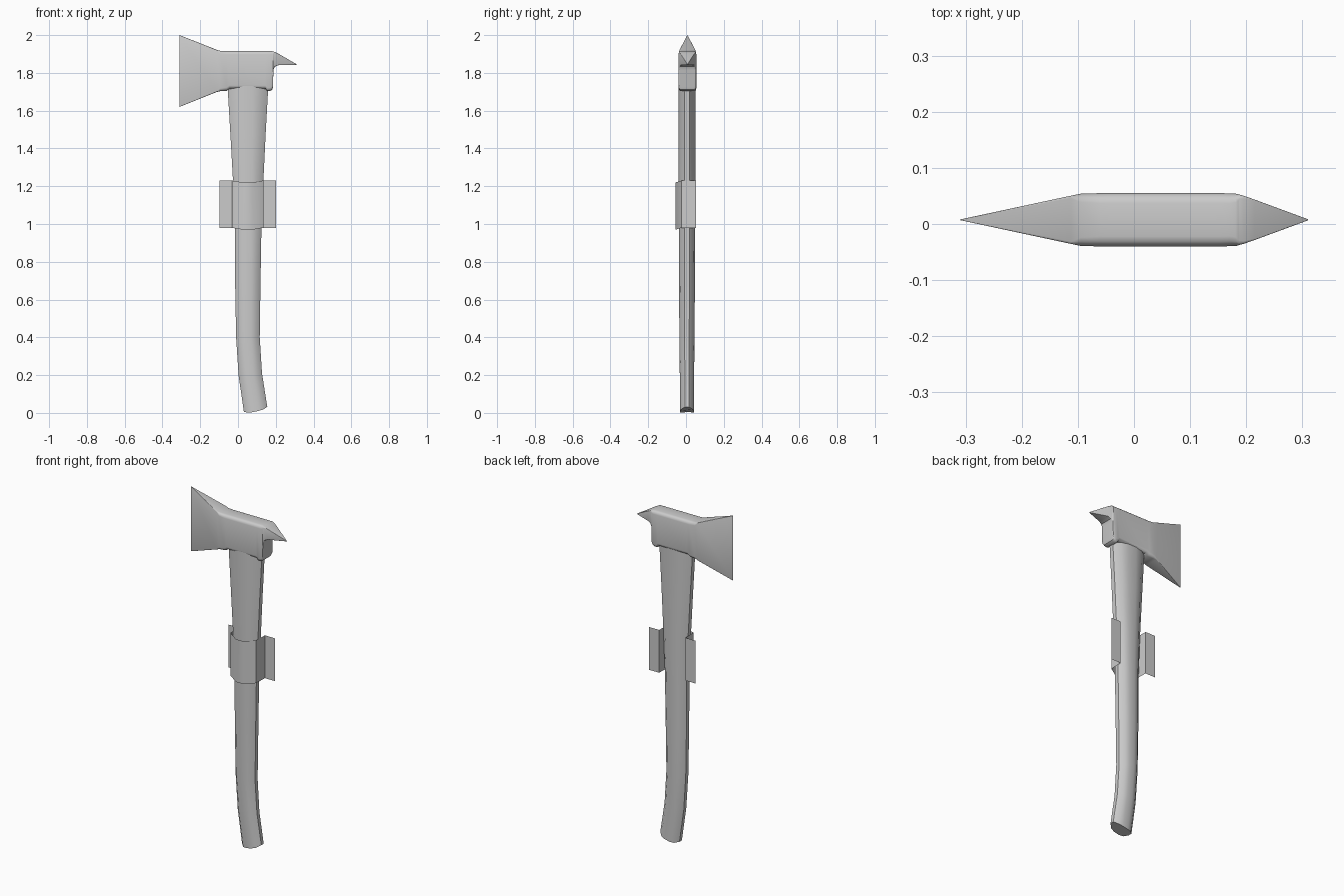
import bpy, bmesh, math

if "Cube" in bpy.data.objects:
    bpy.data.objects.remove(bpy.data.objects["Cube"])


def finish(name, bm, angle=35, fix_normals=True):
    if fix_normals:
        bmesh.ops.recalc_face_normals(bm, faces=bm.faces)
    mesh = bpy.data.meshes.new(name)
    bm.to_mesh(mesh)
    bm.free()
    ob = bpy.data.objects.new(name, mesh)
    bpy.context.collection.objects.link(ob)
    bpy.ops.object.select_all(action='DESELECT')
    ob.select_set(True)
    bpy.context.view_layer.objects.active = ob
    bpy.ops.object.shade_smooth_by_angle(angle=math.radians(angle))
    return ob


def loft(name, rings, angle=35):
    """Skin a list of closed rings and cap both ends."""
    bm = bmesh.new()
    vs = [[bm.verts.new(p) for p in r] for r in rings]
    n = len(rings[0])
    for a, b in zip(vs, vs[1:]):
        for i in range(n):
            j = (i + 1) % n
            bm.faces.new((a[i], a[j], b[j], b[i]))
    bm.faces.new(vs[0])
    bm.faces.new(vs[-1])
    return finish(name, bm, angle)


# Handle: faceted oval section swept down a gentle curve
quarter = [(1, .3), (.65, .85), (.25, 1)]
oval = (quarter + [(-x, y) for x, y in quarter[::-1]]
        + [(-x, -y) for x, y in quarter] + [(x, -y) for x, y in quarter[::-1]])
# left x, left z, right x, right z, half depth, end sag
stations = [(-.056, 1.74, .161, 1.74, .044, 0), (-.04, 1.47, .146, 1.47, .044, 0),
            (-.025, 1.2, .133, 1.2, .044, 0), (-.017, .98, .124, .98, .043, 0),
            (-.015, .68, .119, .68, .042, 0), (-.01, .4, .115, .4, .040, 0),
            (.003, .2, .127, .21, .038, 0), (.031, .011, .155, .037, .037, .017)]


def handle_ring(lx, lz, rx, rz, hy, sag):
    ring = []
    for px, py in oval:
        t = (px + 1) / 2
        ring.append((lx + (rx - lx) * t, .005 + py * hy,
                     lz + (rz - lz) * t - sag * abs(py)))
    return ring


loft("handle", [handle_ring(*s) for s in stations])


# Head: rounded-rectangle sections from cutting edge through body to spike tip
def head_ring(x, lo, hi, hy, r):
    ring = []
    for sy, sz, start in ((1, 1, 0), (-1, 1, 90), (-1, -1, 180), (1, -1, 270)):
        cy = sy * (hy - r)
        cz = hi - r if sz > 0 else lo + r
        for k in range(4):
            a = math.radians(start + k * 30)
            ring.append((x, .0075 + cy + r * math.cos(a), cz + r * math.sin(a)))
    return ring


head = [(-.31, 1.62, 2.0, .0006, .0003), (-.112, 1.699, 1.922, .043, .004),
        (-.095, 1.703, 1.917, .0465, .015), (-.06, 1.705, 1.916, .0475, .018),
        (-.045, 1.716, 1.916, .0475, .018), (.145, 1.716, 1.916, .0475, .018),
        (.155, 1.703, 1.916, .0475, .018), (.17, 1.704, 1.916, .047, .018),
        (.181, 1.711, 1.915, .0465, .016), (.186, 1.725, 1.914, .046, .012),
        (.187, 1.815, 1.913, .045, .008), (.195, 1.833, 1.911, .043, .005),
        (.215, 1.841, 1.901, .036, .002), (.31, 1.843, 1.846, .001, .0005)]
loft("axe_head", [head_ring(*h) for h in head])

# Mounting clip: folded thin sheet wrapped round the front, flanges at the back
half = [(.085 + .064, .054), (.085, .054), (.083, -.024), (.026, -.055)]
profile = [(.051 - x, y) for x, y in half] + [(.051 + x, y) for x, y in half[::-1]]
bm = bmesh.new()
cols = []
for x, y in profile:
    drop = .01 if y < -.05 else 0
    cols.append([bm.verts.new((x, y, z - drop)) for z in (.98, 1.23)])
for a, b in zip(cols, cols[1:]):
    bm.faces.new((a[0], b[0], b[1], a[1]))
finish("mounting_clip", bm, 30, False)
